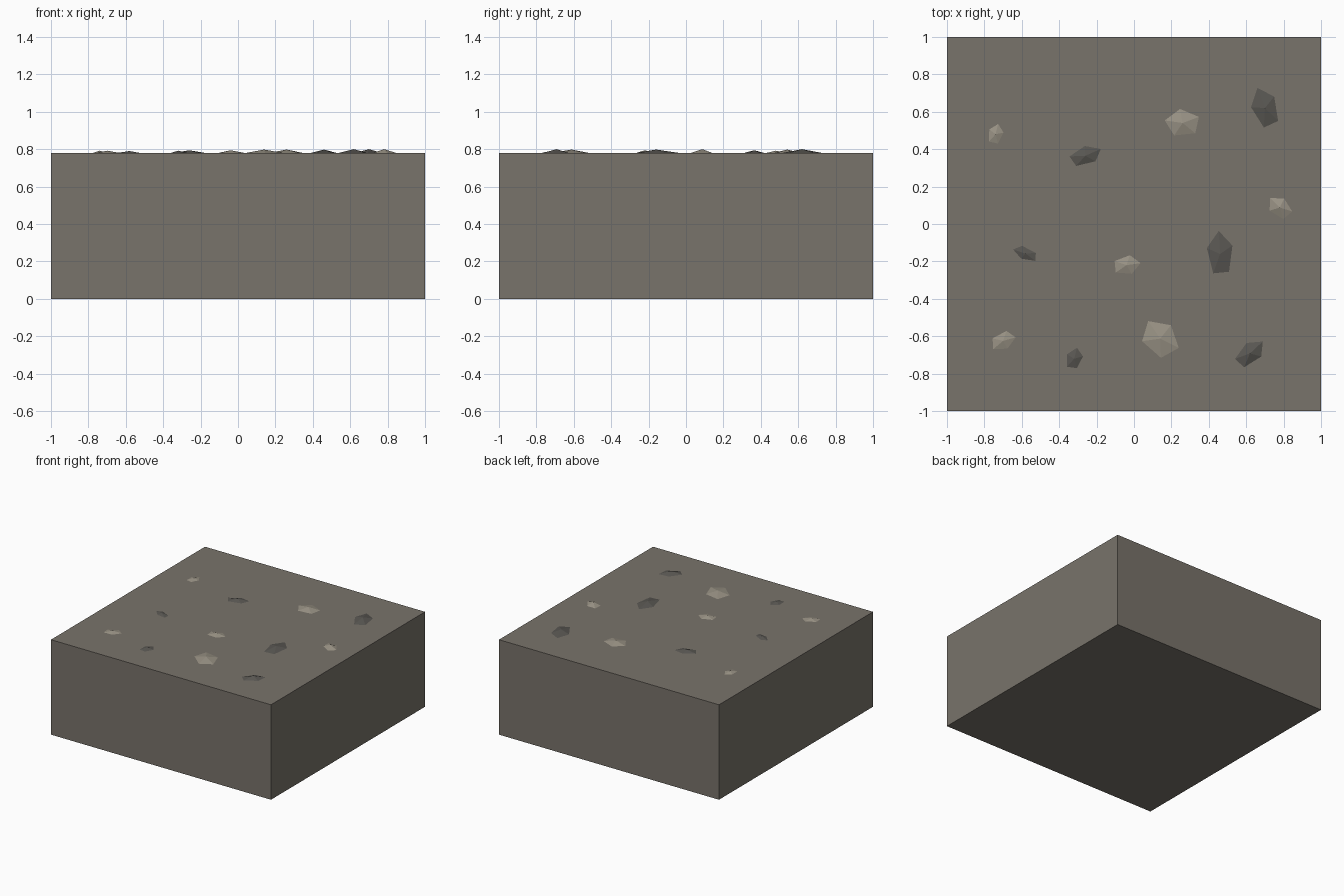
import bpy
from math import cos, sin, tau

if "Cube" in bpy.data.objects:
    bpy.data.objects.remove(bpy.data.objects["Cube"])

TOP = 0.78


def material(name, rgb):
    m = bpy.data.materials.new(name)
    m.diffuse_color = (*rgb, 1)
    m.use_nodes = True
    m.node_tree.nodes["Principled BSDF"].inputs["Base Color"].default_value = m.diffuse_color
    return m


def make(name, verts, faces, mat):
    me = bpy.data.meshes.new(name)
    me.from_pydata(verts, [], faces)
    me.materials.append(mat)
    ob = bpy.data.objects.new(name, me)
    bpy.context.collection.objects.link(ob)
    return ob


ground = material("ground", (0.19, 0.172, 0.145))
dark = material("dark_stone", (0.10, 0.095, 0.085))
light = material("light_stone", (0.32, 0.29, 0.235))

# ground block
bpy.ops.mesh.primitive_cube_add(size=1, location=(0, 0, TOP / 2))
block = bpy.context.object
block.name = "ground_block"
block.scale = (2, 2, TOP)
block.data.materials.append(ground)


# flat five-sided chip: a pentagon stretched along the axes u and w, with a low peak
def stone(name, cx, cy, ux, uy, wx, wy, h, mat):
    ring = [(cx + cos(k * tau / 5) * ux + sin(k * tau / 5) * wx,
             cy + cos(k * tau / 5) * uy + sin(k * tau / 5) * wy) for k in range(5)]
    verts = [(x, y, TOP) for x, y in ring] + [(cx, cy, TOP + h)]
    faces = [((k + 1) % 5, k, 5) for k in range(5)] + [(0, 1, 2, 3, 4)]
    make(name, verts, faces, mat)


# centre, u axis, w axis, height
light_stones = [
    (-0.74, 0.48, 0.014, 0.055, 0.040, -0.009, 0.012),
    (0.26, 0.54, -0.014, 0.075, 0.096, 0.010, 0.018),
    (0.78, 0.088, -0.052, 0.051, 0.041, 0.034, 0.020),
    (-0.04, -0.22, 0.018, 0.053, 0.073, -0.006, 0.014),
    (-0.70, -0.625, 0.018, 0.053, 0.065, 0.003, 0.012),
    (0.14, -0.613, -0.064, 0.094, 0.081, 0.045, 0.018),
]
dark_stones = [
    (-0.26, 0.365, -0.003, 0.052, 0.088, 0.021, 0.014),
    (0.70, 0.62, -0.040, 0.107, 0.065, 0.030, 0.020),
    (0.46, -0.16, -0.007, 0.123, 0.072, 0.007, 0.018),
    (-0.58, -0.158, -0.018, 0.041, 0.064, -0.010, 0.010),
    (-0.32, -0.72, 0.015, 0.058, 0.045, -0.006, 0.012),
    (0.62, -0.692, -0.018, 0.056, 0.078, 0.049, 0.020),
]
for label, stones, mat in (("light_stone", light_stones, light), ("dark_stone", dark_stones, dark)):
    for i, s in enumerate(stones):
        stone(f"{label}_{i + 1}", *s, mat)
